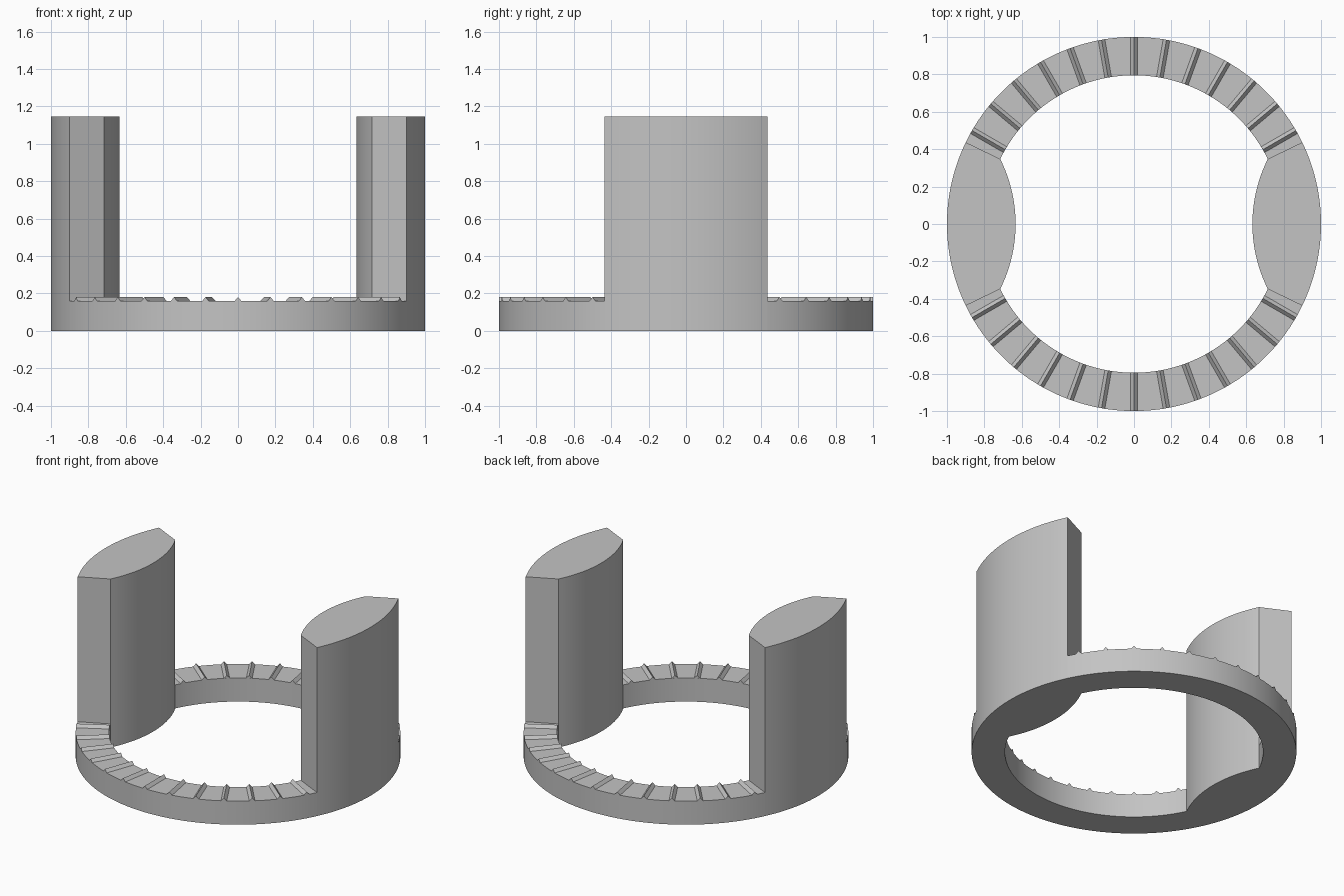
import bpy, bmesh, math

if "Cube" in bpy.data.objects:
    bpy.data.objects.remove(bpy.data.objects["Cube"])

R_OUT, R_IN = 1.0, 0.795
Z_RING, Z_RIDGE, Z_TOP = 0.16, 0.18, 1.145
A = math.radians(25.9)  # half angle covered by each upright

mat = bpy.data.materials.new("plain grey")
mat.diffuse_color = (0.55, 0.55, 0.55, 1)
mat.use_nodes = True
mat.node_tree.nodes["Principled BSDF"].inputs["Base Color"].default_value = mat.diffuse_color


def finish(bm, name, smooth=True):
    bmesh.ops.recalc_face_normals(bm, faces=bm.faces)
    me = bpy.data.meshes.new(name)
    bm.to_mesh(me)
    bm.free()
    me.materials.append(mat)
    ob = bpy.data.objects.new(name, me)
    bpy.context.collection.objects.link(ob)
    if smooth:
        bpy.ops.object.select_all(action='DESELECT')
        ob.select_set(True)
        bpy.context.view_layer.objects.active = ob
        bpy.ops.object.shade_smooth_by_angle(angle=math.radians(30))
    return ob


def polar(r, a):
    return r * math.cos(a), r * math.sin(a)


def base_arc(name, turn):
    # ring section between the uprights, open where it meets them
    bm = bmesh.new()
    n, prev = 64, None
    for i in range(n + 1):
        a = turn + A + (math.pi - 2 * A) * i / n
        sec = [bm.verts.new((*polar(r, a), z)) for r, z in
               ((R_IN, 0), (R_OUT, 0), (R_OUT, Z_RING), (R_IN, Z_RING))]
        if prev:
            for k in range(4):
                m = (k + 1) % 4
                bm.faces.new((prev[k], prev[m], sec[m], sec[k]))
        prev = sec
    finish(bm, name)


def upright(name, side):
    # lens-shaped column: outer arc plus inward-bulging inner arc
    bm = bmesh.new()
    n = 28
    pts = [polar(R_OUT, -A + 2 * A * i / n) for i in range(n + 1)]
    ex, ey = polar(R_IN, A)
    x0 = 0.633
    s = ex - x0
    r = (ey * ey + s * s) / (2 * s)
    b = math.asin(ey / r)
    for i in range(n + 1):
        t = b - 2 * b * i / n
        pts.append((x0 + r - r * math.cos(t), r * math.sin(t)))
    low = [bm.verts.new((side * x, y, 0)) for x, y in pts]
    high = [bm.verts.new((side * x, y, Z_TOP)) for x, y in pts]
    bm.faces.new(low)
    bm.faces.new(high)
    for i in range(len(pts)):
        j = (i + 1) % len(pts)
        bm.faces.new((low[i], low[j], high[j], high[i]))
    finish(bm, name)


def ridges(name, turn):
    # small triangular radial ribs every ten degrees
    bm = bmesh.new()
    w = 0.018
    for deg in range(30, 151, 10):
        a = turn + math.radians(deg)
        c, s = math.cos(a), math.sin(a)
        ends = []
        for r in (R_IN, R_OUT):
            ends.append([bm.verts.new((r * c - t * s, r * s + t * c, z))
                         for t, z in ((-w, Z_RING), (0, Z_RIDGE), (w, Z_RING))])
        p, q = ends
        bm.faces.new(p)
        bm.faces.new(q)
        for k in range(3):
            m = (k + 1) % 3
            bm.faces.new((p[k], p[m], q[m], q[k]))
    finish(bm, name, smooth=False)


for label, turn in (("back", 0), ("front", math.pi)):
    base_arc(label + "_ring_section", turn)
    ridges(label + "_ring_ridges", turn)
upright("right_upright", 1)
upright("left_upright", -1)
